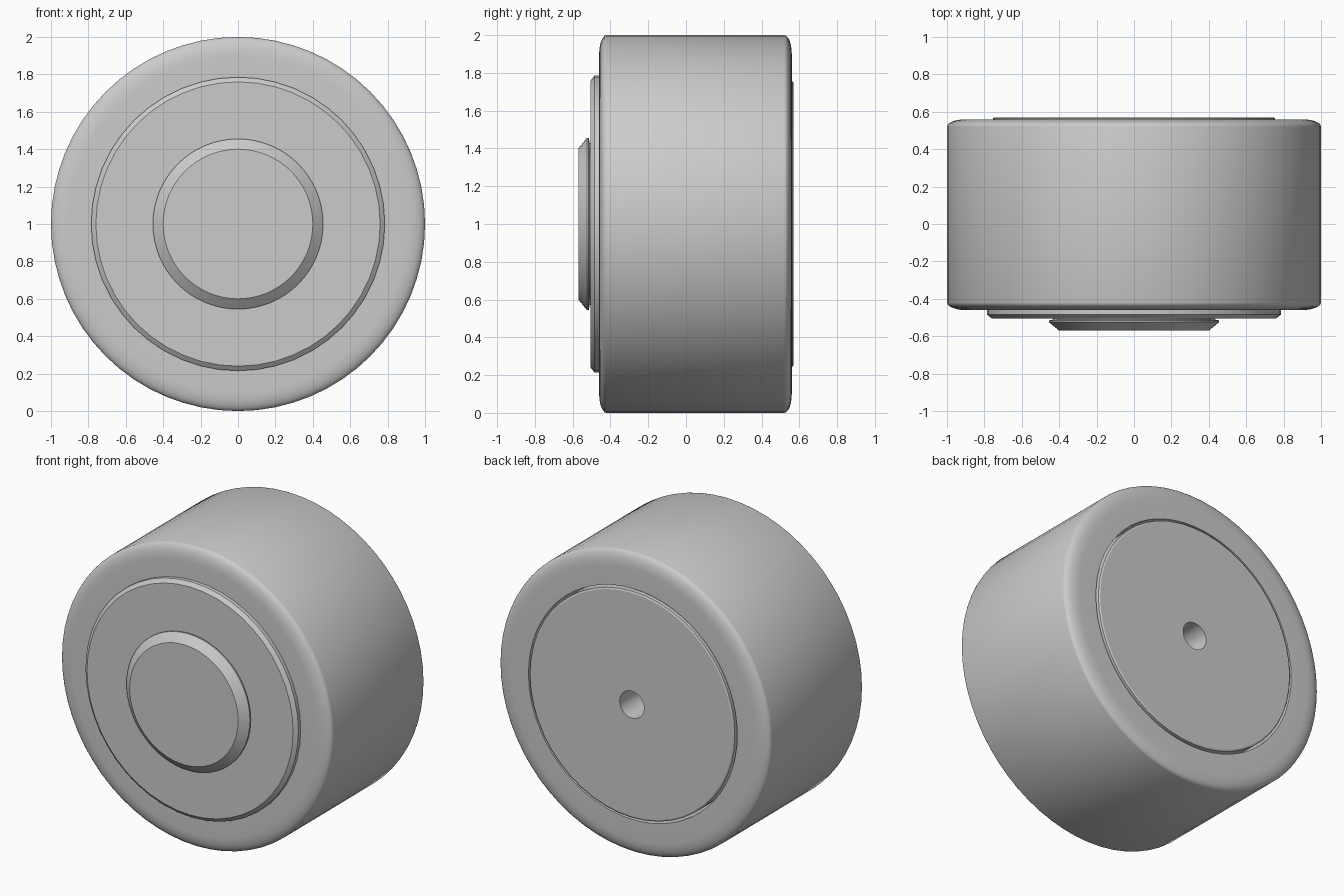
import bpy, math

cube = bpy.data.objects.get("Cube")
if cube:
    bpy.data.objects.remove(cube, do_unlink=True)

grey = bpy.data.materials.new("plain grey")
grey.use_nodes = True
COLOUR = (0.6, 0.6, 0.6, 1)
grey.diffuse_color = COLOUR
grey.node_tree.nodes["Principled BSDF"].inputs["Base Color"].default_value = COLOUR


def lathe(name, profile, sides, closed=False, smooth_angle=35):
    """Spin a (radius, y) profile, listed front to back, around the axle."""
    verts, rings = [], []
    for r, y in profile:
        if r == 0:
            rings.append([len(verts)] * sides)
            verts.append((0, y, 1))
        else:
            rings.append(list(range(len(verts), len(verts) + sides)))
            for i in range(sides):
                a = math.tau * i / sides
                verts.append((r * math.cos(a), y, 1 + r * math.sin(a)))
    pairs = list(zip(rings, rings[1:]))
    if closed:
        pairs.append((rings[-1], rings[0]))
    faces = []
    for a, b in pairs:
        for i in range(sides):
            j = (i + 1) % sides
            loop = list(dict.fromkeys((a[i], b[i], b[j], a[j])))
            faces.append(loop)
    mesh = bpy.data.meshes.new(name)
    mesh.from_pydata(verts, [], faces)
    mesh.materials.append(grey)
    obj = bpy.data.objects.new(name, mesh)
    bpy.context.collection.objects.link(obj)
    bpy.ops.object.select_all(action="DESELECT")
    obj.select_set(True)
    bpy.context.view_layer.objects.active = obj
    bpy.ops.object.mode_set(mode="EDIT")
    bpy.ops.mesh.select_all(action="SELECT")
    bpy.ops.mesh.normals_make_consistent(inside=False)
    bpy.ops.object.mode_set(mode="OBJECT")
    bpy.ops.object.shade_smooth_by_angle(angle=math.radians(smooth_angle))
    return obj


def shoulder(y_side, depth, steps=6):
    """Rounded tyre shoulder, from the side wall out to the tread."""
    turns = [math.pi / 2 * i / steps for i in range(steps + 1)]
    return [(0.9 + 0.1 * math.sin(t), y_side + depth * (1 - math.cos(t))) for t in turns]


# Tyre with rounded shoulders
tyre_profile = ([(0.77, -0.46)] + shoulder(-0.46, 0.04)
                + shoulder(0.56, -0.04)[::-1] + [(0.77, 0.56)])
lathe("tyre", tyre_profile, 64, closed=True)

# Wheel disc: bevelled front lip, flat back and a blind axle hole
lathe("wheel_disc", [(0, -0.505), (0.76, -0.505), (0.785, -0.485), (0.785, -0.45),
                     (0.755, -0.45), (0.755, 0.565), (0.745, 0.57), (0.09, 0.57),
                     (0.09, 0.1), (0, 0.1)], 48, smooth_angle=25)

# Hub cap on a short neck
lathe("hub_cap", [(0, -0.57), (0.4, -0.57), (0.455, -0.525), (0.455, -0.515),
                  (0.43, -0.51), (0.43, -0.5), (0, -0.5)], 64, smooth_angle=25)
